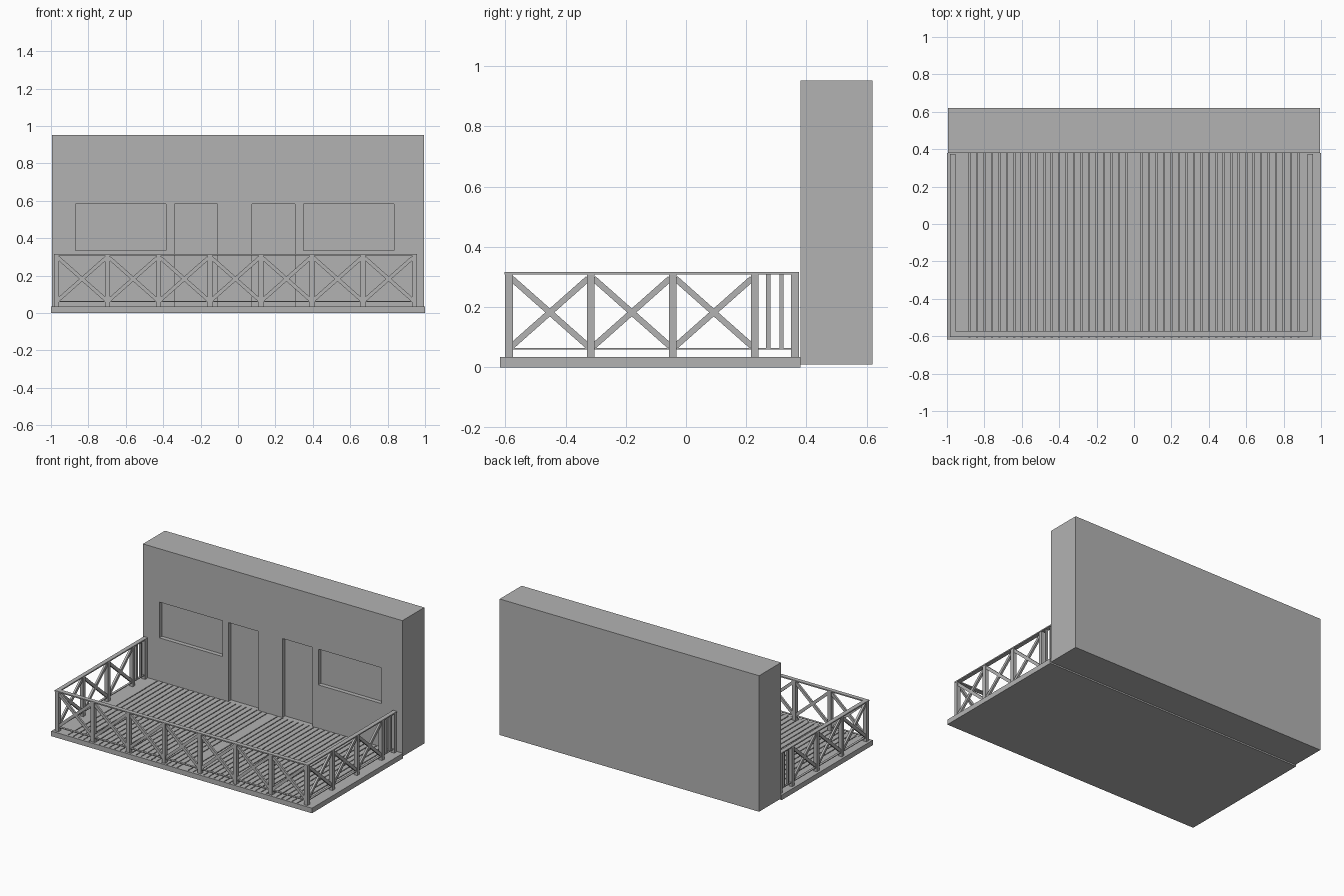
import bpy
import bmesh
from math import atan2, hypot
from mathutils import Matrix, Vector

cube = bpy.data.objects.get("Cube")
if cube:
    bpy.data.objects.remove(cube, do_unlink=True)

grey = bpy.data.materials.new("plain grey")
grey.use_nodes = True
GREY = (0.45, 0.45, 0.45, 1)
grey.diffuse_color = GREY
grey.node_tree.nodes["Principled BSDF"].inputs["Base Color"].default_value = GREY


def add_box(bm, lo, hi):
    """Axis-aligned box between two corners."""
    lo, hi = Vector(lo), Vector(hi)
    m = Matrix.Translation((lo + hi) / 2) @ Matrix.Diagonal((*(hi - lo), 1))
    bmesh.ops.create_cube(bm, size=1, matrix=m)


def finish(bm, name, matrix=None):
    mesh = bpy.data.meshes.new(name)
    bm.to_mesh(mesh)
    bm.free()
    mesh.materials.append(grey)
    ob = bpy.data.objects.new(name, mesh)
    bpy.context.collection.objects.link(ob)
    if matrix:
        ob.matrix_world = matrix
    return ob


def boxes(name, *pairs):
    bm = bmesh.new()
    for lo, hi in pairs:
        add_box(bm, lo, hi)
    return finish(bm, name)


# Wall with recessed windows and doors
FACE, DECK_TOP, RECESS = 0.38, 0.035, 0.03
wall = boxes("wall", ((-0.995, FACE, 0.01), (0.995, 0.62, 0.953)))
openings = [(-0.87, -0.385, 0.335), (0.35, 0.835, 0.335),
            (-0.34, -0.11, DECK_TOP), (0.075, 0.305, DECK_TOP)]
cutter = boxes("opening_cutter", *[((a, FACE - 0.1, z), (b, FACE + RECESS, 0.583))
                                   for a, b, z in openings])
cutter.hide_render = True
mod = wall.modifiers.new("openings", "BOOLEAN")
mod.object, mod.operation, mod.solver = cutter, "DIFFERENCE", "EXACT"
bpy.context.view_layer.objects.active = wall
bpy.ops.object.modifier_apply(modifier=mod.name)
bpy.data.objects.remove(cutter, do_unlink=True)

# Deck base, edge trim and boards
FRONT, EDGE, TRIM = -0.618, 1.0, 0.012
boxes("deck_base", ((-EDGE + TRIM, FRONT + TRIM, 0), (EDGE - TRIM, FACE, 0.026)))
boxes("deck_trim",
      ((-EDGE, FRONT, 0), (EDGE, FRONT + TRIM, DECK_TOP)),
      ((-EDGE, FRONT + TRIM, 0), (-EDGE + TRIM, FACE, DECK_TOP)),
      ((EDGE - TRIM, FRONT + TRIM, 0), (EDGE, FACE, DECK_TOP)))
PITCH, GAP = 0.04, 0.006
seams = [i * PITCH for i in range(-22, 23) if i]
edges = [-EDGE + TRIM - GAP / 2] + seams + [EDGE - TRIM + GAP / 2]
boxes("deck_boards", *[((a + GAP / 2, FRONT + TRIM, 0.02), (b - GAP / 2, FACE, DECK_TOP))
                       for a, b in zip(edges, edges[1:])])

# Railing: each run is built along local x, then turned into place
POST, RAIL_TOP, LOW = 0.026, 0.316, 0.06


def add_brace(bm, x0, z0, x1, z1):
    """Diagonal bar in the local xz plane."""
    m = (Matrix.Translation(((x0 + x1) / 2, 0, (z0 + z1) / 2))
         @ Matrix.Rotation(-atan2(z1 - z0, x1 - x0), 4, "Y")
         @ Matrix.Diagonal((hypot(x1 - x0, z1 - z0), 0.014, 0.02, 1)))
    bmesh.ops.create_cube(bm, size=1, matrix=m)


def railing(name, posts, crossed, matrix, balusters=()):
    h = POST / 2
    bm = bmesh.new()
    for x in posts:
        add_box(bm, (x - h, -h, DECK_TOP - 0.005), (x + h, h, RAIL_TOP - 0.008))
    for x in balusters:
        add_box(bm, (x - 0.007, -0.007, LOW), (x + 0.007, 0.007, RAIL_TOP - 0.008))
    finish(bm, name + "_posts", matrix)

    bm = bmesh.new()
    a, b = posts[0] - h, posts[-1] + h
    add_box(bm, (a, -h - 0.002, RAIL_TOP - 0.008), (b, h + 0.002, RAIL_TOP))
    add_box(bm, (a, -0.008, LOW), (b, 0.008, LOW + 0.005))
    finish(bm, name + "_rails", matrix)

    bm = bmesh.new()
    for p, q in zip(posts[:crossed], posts[1:crossed + 1]):
        p, q = p + h - 0.004, q - h + 0.004
        add_brace(bm, p, 0.07, q, 0.295)
        add_brace(bm, p, 0.295, q, 0.07)
    finish(bm, name + "_braces", matrix)


LEFT_X, RIGHT_X, RAIL_Y = 0.942, -0.97, -0.588
step = (LEFT_X - RIGHT_X) / 7
railing("front_railing", [RIGHT_X + step * i for i in range(8)], 7,
        Matrix.Translation((0, RAIL_Y, 0)))
side_posts = [RAIL_Y + 0.272 * i for i in range(4)] + [0.362]
for name, x in (("left_railing", LEFT_X), ("right_railing", RIGHT_X)):
    turn = Matrix.Translation((x, 0, 0)) @ Matrix.Rotation(atan2(1, 0), 4, "Z")
    railing(name, side_posts, 3, turn, (0.273, 0.317))
